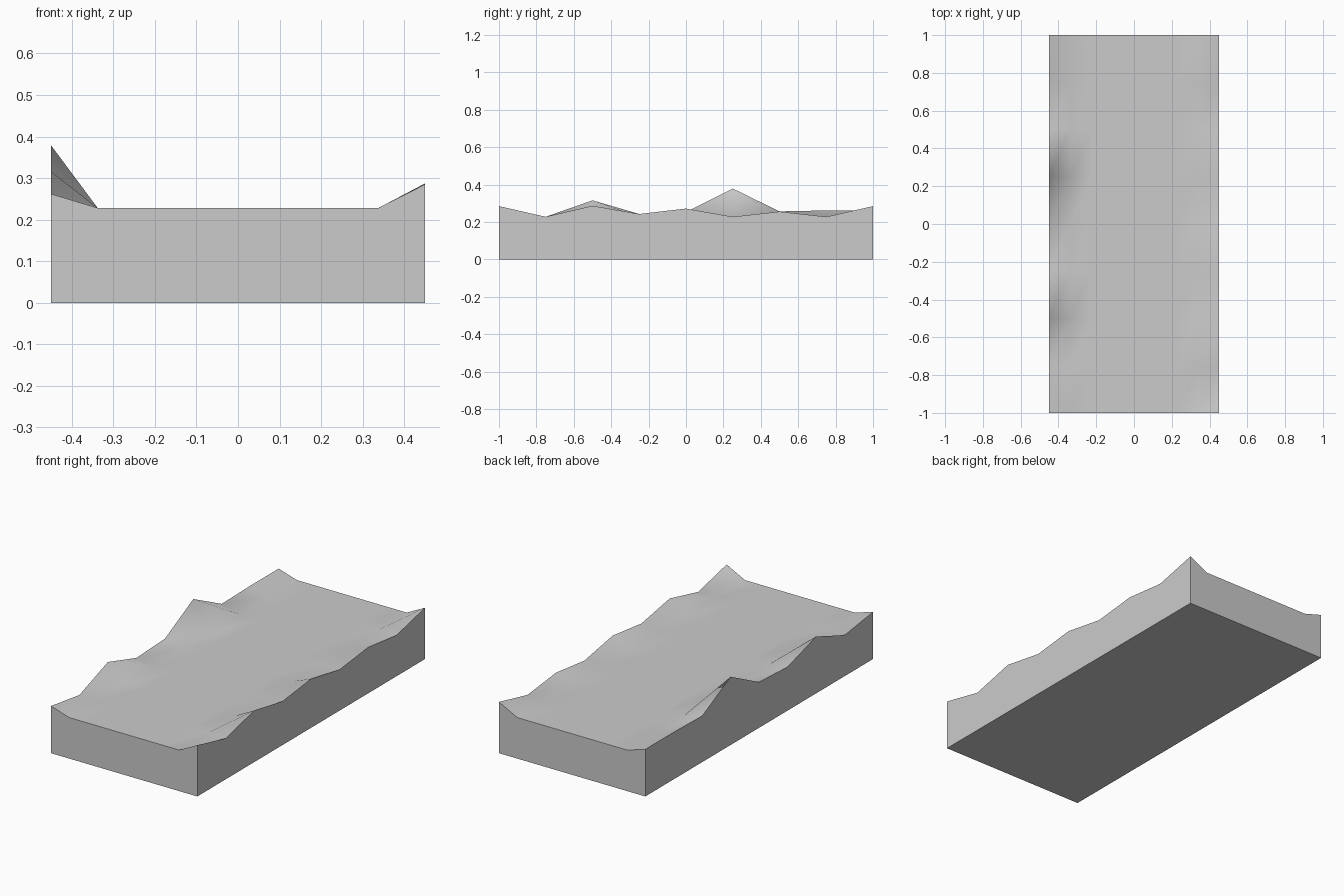
import bpy, bmesh, math

if "Cube" in bpy.data.objects:
    bpy.data.objects.remove(bpy.data.objects["Cube"])

N = 8                # cells in each direction
W, L = 0.9, 2.0      # footprint
FLOOR = 0.228        # height of the flat top

# rim heights, front (-y) to back (+y)
LEFT = [0.262, 0.228, 0.316, 0.243, 0.254, 0.379, 0.257, 0.262, 0.262]
RIGHT = [0.285, 0.228, 0.287, 0.243, 0.272, 0.228, 0.256, 0.228, 0.285]


def height(i, j):
    return LEFT[j] if i == 0 else RIGHT[j] if i == N else FLOOR


bm = bmesh.new()

# top surface grid with raised left and right rims
v = [[bm.verts.new((W * (i / N - 0.5), L * (j / N - 0.5), height(i, j)))
      for j in range(N + 1)] for i in range(N + 1)]
for i in range(N):
    for j in range(N):
        a, b, c, d = v[i][j], v[i + 1][j], v[i + 1][j + 1], v[i][j + 1]
        bm.faces.new((a, b, c))
        bm.faces.new((a, c, d))

# side walls dropped to the ground, then the base
rim = [e for e in bm.edges if e.is_boundary]
walls = bmesh.ops.extrude_edge_only(bm, edges=rim)["geom"]
for g in walls:
    if isinstance(g, bmesh.types.BMVert):
        g.co.z = 0
bmesh.ops.contextual_create(
    bm, geom=[g for g in walls if isinstance(g, bmesh.types.BMEdge) and g.is_boundary])
bmesh.ops.recalc_face_normals(bm, faces=bm.faces)

mesh = bpy.data.meshes.new("ground_slab")
bm.to_mesh(mesh)
bm.free()
slab = bpy.data.objects.new("ground_slab", mesh)
bpy.context.collection.objects.link(slab)

# soft top, crisp wall edges
bpy.context.view_layer.objects.active = slab
slab.select_set(True)
bpy.ops.object.shade_smooth_by_angle(angle=math.radians(62))
